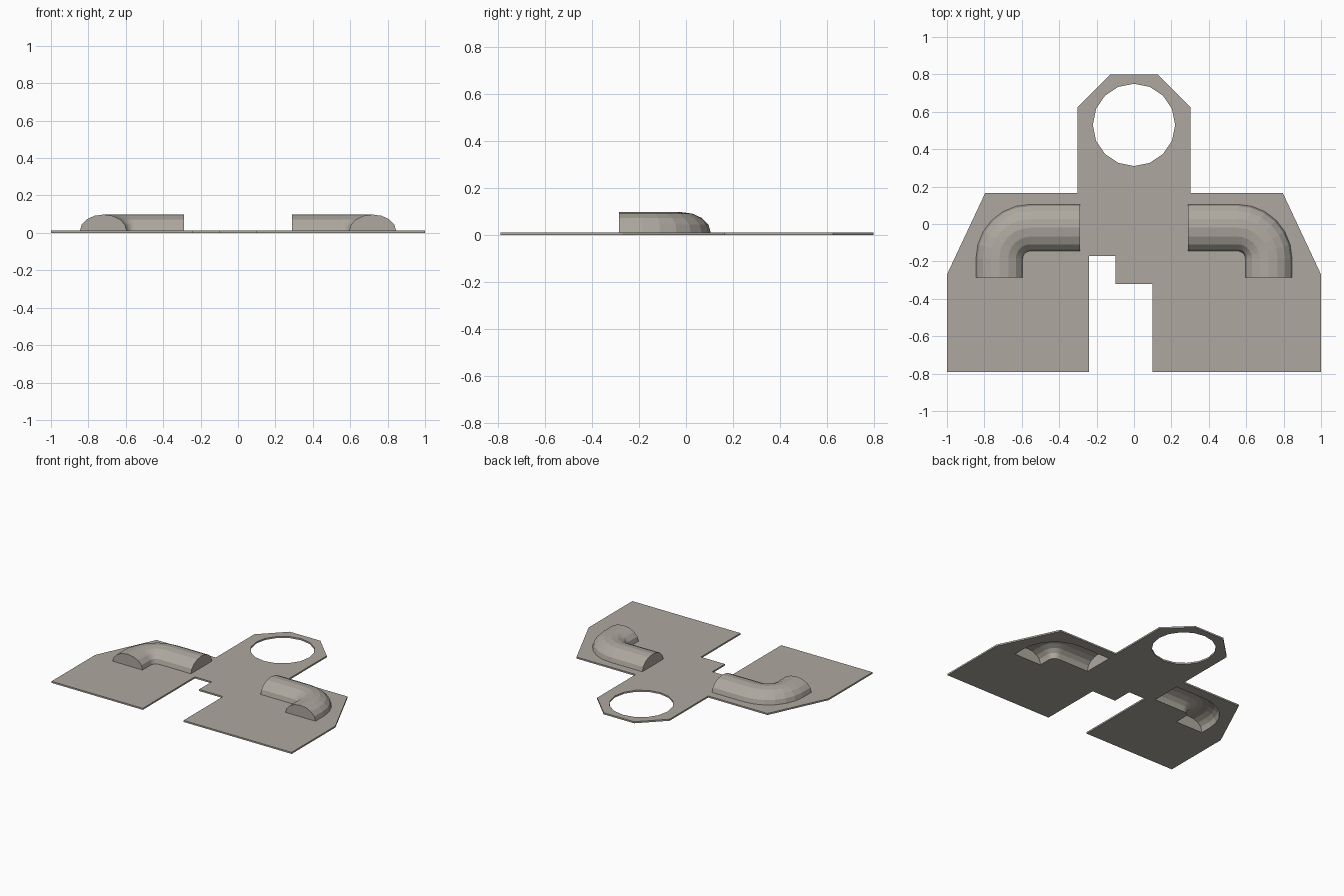
import bpy, bmesh, math

if "Cube" in bpy.data.objects:
    bpy.data.objects.remove(bpy.data.objects["Cube"])

T = 0.012          # sheet thickness
RX, RZ = 0.125, 0.086   # half width and rise of the raised channels

mat = bpy.data.materials.new("warm grey")
mat.diffuse_color = (0.42, 0.39, 0.345, 1)
mat.use_nodes = True
mat.node_tree.nodes["Principled BSDF"].inputs["Base Color"].default_value = mat.diffuse_color


def finish(bm, name):
    me = bpy.data.meshes.new(name)
    bm.to_mesh(me)
    bm.free()
    me.materials.append(mat)
    ob = bpy.data.objects.new(name, me)
    bpy.context.collection.objects.link(ob)
    return ob


def path(side, inset):
    """Centre points and sideways normals along one bent channel."""
    cx, cy, r = 0.555, -0.185, 0.165
    pts = [((0.29 + inset, cy + r), (0, 1))]
    for i in range(7):
        a = math.radians(90 - 15 * i)
        n = (math.cos(a), math.sin(a))
        pts.append(((cx + r * n[0], cy + r * n[1]), n))
    pts.append(((cx + r, -0.285 + inset), (1, 0)))
    return [((side * p[0], p[1]), (side * n[0], n[1])) for p, n in pts]


def footprint(side):
    """Outline of the open underside of a channel."""
    w = RX - T
    fr = path(side, T)
    a = [(p[0] + n[0] * w, p[1] + n[1] * w) for p, n in fr]
    b = [(p[0] - n[0] * w, p[1] - n[1] * w) for p, n in fr]
    return a + b[::-1]


def add_arch(bm, side, inset):
    """Sweep a half ellipse along the path and cap both ends."""
    rings = []
    for p, n in path(side, inset):
        ring = []
        for k in range(9):
            a = math.pi * k / 8
            d = (RX - inset) * math.cos(a)
            ring.append(bm.verts.new((p[0] + n[0] * d, p[1] + n[1] * d,
                                      T + (RZ - inset) * math.sin(a))))
        rings.append(ring)
    faces = []
    for r0, r1 in zip(rings, rings[1:]):
        for k in range(8):
            faces.append(bm.faces.new((r0[k], r0[k + 1], r1[k + 1], r1[k])))
    faces += [bm.faces.new(rings[0]), bm.faces.new(rings[-1])]
    return faces, rings


# flat plate with round hole and channel openings
outline = [(-1, -0.79), (-0.24, -0.79), (-0.24, -0.17), (-0.10, -0.17),
           (-0.10, -0.32), (0.10, -0.32), (0.10, -0.79), (1, -0.79),
           (1, -0.27), (0.795, 0.167), (0.302, 0.167), (0.302, 0.625),
           (0.127, 0.798), (-0.127, 0.798), (-0.302, 0.625),
           (-0.302, 0.167), (-0.795, 0.167), (-1, -0.27)]
hole = [(0.22 * math.cos(math.pi * i / 8), 0.53 + 0.22 * math.sin(math.pi * i / 8))
        for i in range(16)]
bm = bmesh.new()
for loop in (outline, hole, footprint(1), footprint(-1)):
    vs = [bm.verts.new((x, y, 0)) for x, y in loop]
    for v0, v1 in zip(vs, vs[1:] + vs[:1]):
        bm.edges.new((v0, v1))
bmesh.ops.triangle_fill(bm, use_beauty=True, edges=bm.edges[:])
ext = bmesh.ops.extrude_face_region(bm, geom=bm.faces[:])
for g in ext["geom"]:
    if isinstance(g, bmesh.types.BMVert):
        g.co.z = T
bmesh.ops.recalc_face_normals(bm, faces=bm.faces[:])
finish(bm, "base_plate")

# hollow bent channels, left and right
for side, name in ((-1, "left_channel"), (1, "right_channel")):
    bm = bmesh.new()
    _, outer = add_arch(bm, side, 0)
    _, inner = add_arch(bm, side, T)
    # rim joining the outer and inner skins
    for k in (0, 8):
        for i in range(len(outer) - 1):
            bm.faces.new((outer[i][k], outer[i + 1][k], inner[i + 1][k], inner[i][k]))
    for i in (0, -1):
        bm.faces.new((outer[i][0], outer[i][8], inner[i][8], inner[i][0]))
    bmesh.ops.recalc_face_normals(bm, faces=bm.faces[:])
    finish(bm, name)
